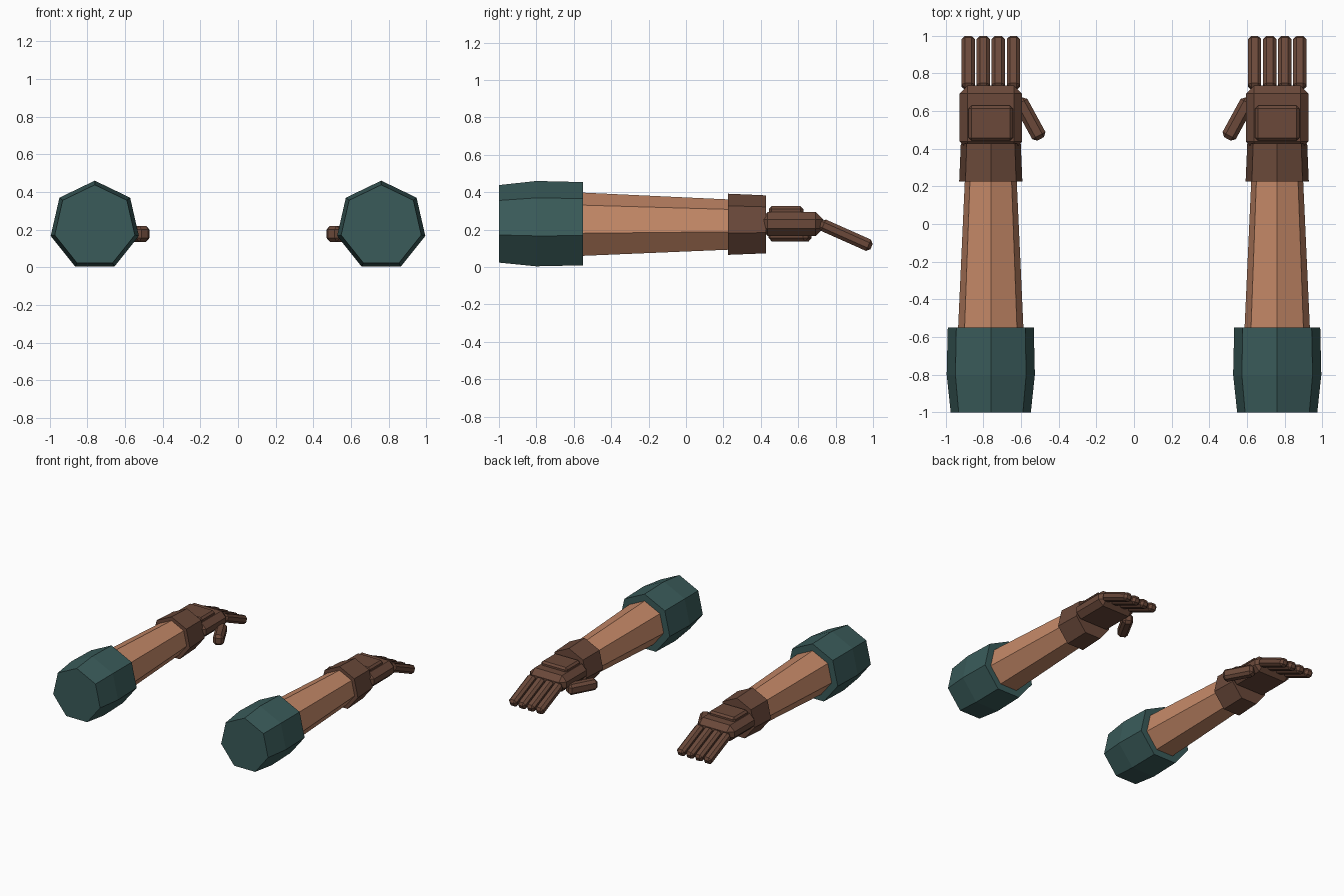
import bpy, bmesh
from math import sin, cos, tau, radians
from mathutils import Matrix, Vector

cube = bpy.data.objects.get("Cube")
if cube:
    bpy.data.objects.remove(cube, do_unlink=True)


def material(name, rgb):
    mat = bpy.data.materials.new(name)
    mat.use_nodes = True
    mat.diffuse_color = (*rgb, 1)
    mat.node_tree.nodes["Principled BSDF"].inputs["Base Color"].default_value = (*rgb, 1)
    return mat


TEAL = material("dark teal cloth", (0.042, 0.105, 0.102))
SKIN = material("tan skin", (0.55, 0.245, 0.135))
LEATHER = material("brown leather", (0.145, 0.066, 0.042))

ARM_X, ARM_Z = 0.76, 0.22
SIDES = 7


def finish(name, bm, mat):
    bmesh.ops.recalc_face_normals(bm, faces=bm.faces)
    mesh = bpy.data.meshes.new(name)
    bm.to_mesh(mesh)
    bm.free()
    mesh.materials.append(mat)
    obj = bpy.data.objects.new(name, mesh)
    bpy.context.collection.objects.link(obj)
    return obj


def tube(name, x, profile, mat):
    """Closed seven-sided tube along y, from (y, radius) pairs."""
    bm = bmesh.new()
    rings = []
    for y, r in profile:
        rings.append([bm.verts.new((x + r * sin(tau * i / SIDES), y,
                                    ARM_Z + r * cos(tau * i / SIDES)))
                      for i in range(SIDES)])
    for a, b in zip(rings, rings[1:]):
        for i in range(SIDES):
            j = (i + 1) % SIDES
            bm.faces.new((a[i], a[j], b[j], b[i]))
    bm.faces.new(rings[0])
    bm.faces.new(rings[-1])
    return finish(name, bm, mat)


def block(name, centre, size, bevel, mat, angle=0, axis='X'):
    """Box with chamfered edges, turned about one axis."""
    bm = bmesh.new()
    bmesh.ops.create_cube(bm, size=1)
    bmesh.ops.scale(bm, vec=Vector(size), verts=bm.verts)
    bmesh.ops.bevel(bm, geom=bm.edges[:], offset=bevel, segments=1,
                    affect='EDGES', profile=0.5)
    turn = Matrix.Translation(centre) @ Matrix.Rotation(radians(angle), 4, axis)
    bmesh.ops.transform(bm, matrix=turn, verts=bm.verts)
    return finish(name, bm, mat)


for side, s in (("left", 1), ("right", -1)):
    x = s * ARM_X
    # Arm
    tube(side + "_sleeve", x, [(-1, 0.218), (-0.8, 0.24), (-0.55, 0.234)], TEAL)
    tube(side + "_forearm", x, [(-0.6, 0.18), (0.3, 0.138)], SKIN)
    tube(side + "_glove_cuff", x, [(0.225, 0.172), (0.428, 0.163)], LEATHER)
    # Hand
    block(side + "_palm", (x, 0.565, 0.23), (0.33, 0.34, 0.13), 0.042, LEATHER)
    block(side + "_hand_plate", (x, 0.535, 0.295), (0.235, 0.185, 0.06), 0.015, LEATHER)
    for i in range(4):
        block(f"{side}_finger_{i + 1}", (x + s * (i - 1.5) * 0.08, 0.855, 0.17),
              (0.07, 0.3, 0.066), 0.018, LEATHER, -24)
    block(side + "_thumb", (s * 0.553, 0.557, 0.178), (0.08, 0.24, 0.085),
          0.02, LEATHER, -28.6 * s, 'Z')
